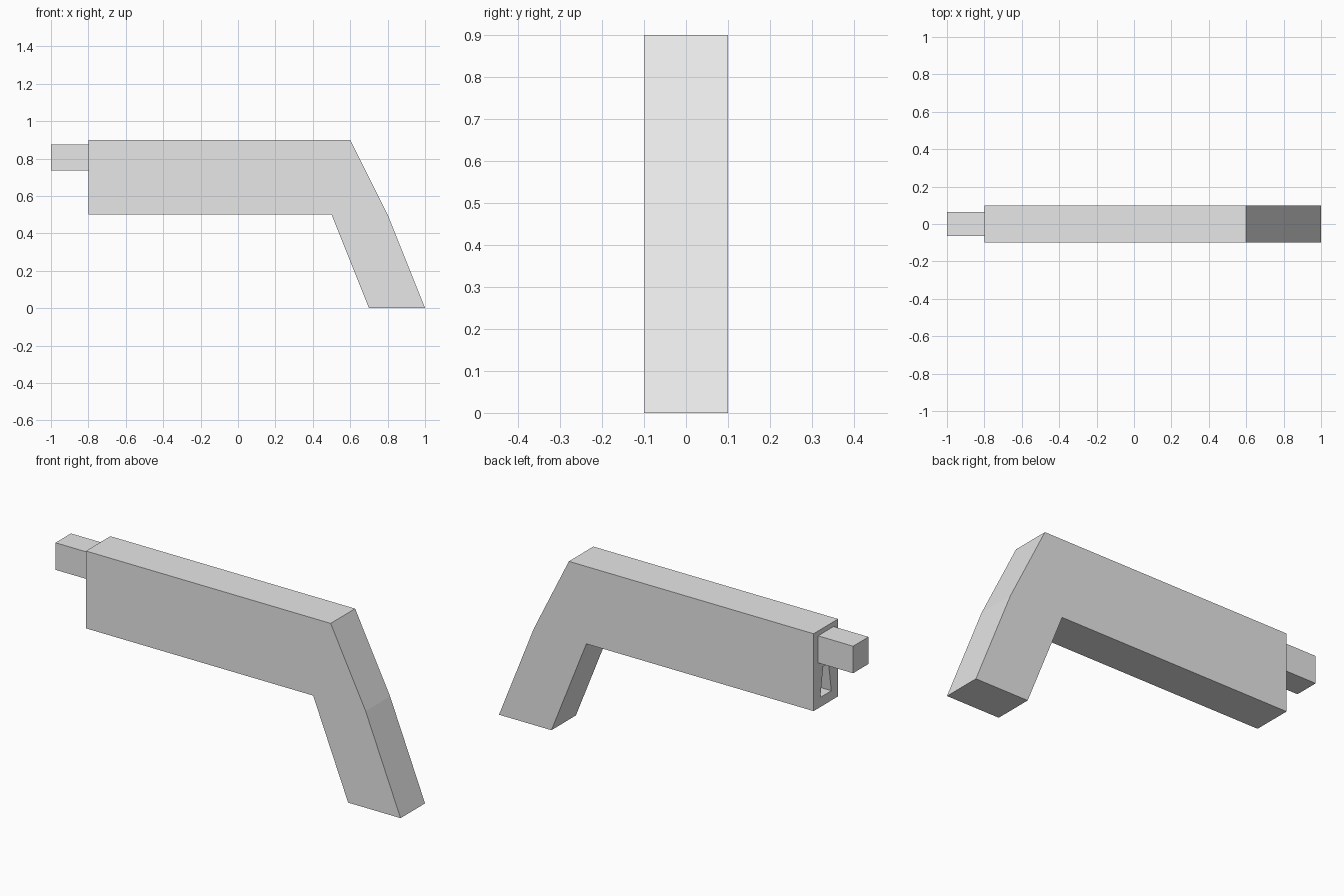
import bpy
import bmesh
from mathutils import Vector

cube = bpy.data.objects.get("Cube")
if cube:
    bpy.data.objects.remove(cube, do_unlink=True)

grey = bpy.data.materials.new("light_grey")
grey.use_nodes = True
grey.diffuse_color = (0.8, 0.8, 0.8, 1)
grey.node_tree.nodes["Principled BSDF"].inputs["Base Color"].default_value = (0.8, 0.8, 0.8, 1)


def prism(name, outline, sweep):
    """Extrude a flat outline along the sweep vector into a closed solid."""
    bm = bmesh.new()
    face = bm.faces.new([bm.verts.new(p) for p in outline])
    new = bmesh.ops.extrude_face_region(bm, geom=[face], use_keep_orig=True)["geom"]
    moved = [v for v in new if isinstance(v, bmesh.types.BMVert)]
    bmesh.ops.translate(bm, verts=moved, vec=Vector(sweep))
    bmesh.ops.recalc_face_normals(bm, faces=bm.faces)
    mesh = bpy.data.meshes.new(name)
    bm.to_mesh(mesh)
    bm.free()
    mesh.materials.append(grey)
    obj = bpy.data.objects.new(name, mesh)
    bpy.context.collection.objects.link(obj)
    return obj


# Long body with the slanted handle, one side profile
profile = [(-0.8, 0.5), (0.5, 0.5), (0.7, 0), (1, 0), (0.8, 0.5), (0.6, 0.9), (-0.8, 0.9)]
body = prism("body_and_handle", [(x, -0.1, z) for x, z in profile], (0, 0.2, 0))

# Tapered slot in the end face, below the barrel
slot = [(-0.045, 0.55), (0.045, 0.55), (0.022, 0.7), (-0.022, 0.7)]
cutter = prism("slot_cutter", [(-0.85, y, z) for y, z in slot], (0.25, 0, 0))
cutter.hide_render = True
cutter.hide_viewport = True
cut = body.modifiers.new("end_slot", 'BOOLEAN')
cut.operation = 'DIFFERENCE'
cut.solver = 'EXACT'
cut.object = cutter

# Square barrel
square = [(-0.063, 0.735), (0.063, 0.735), (0.063, 0.875), (-0.063, 0.875)]
prism("barrel", [(-1, y, z) for y, z in square], (0.2, 0, 0))
